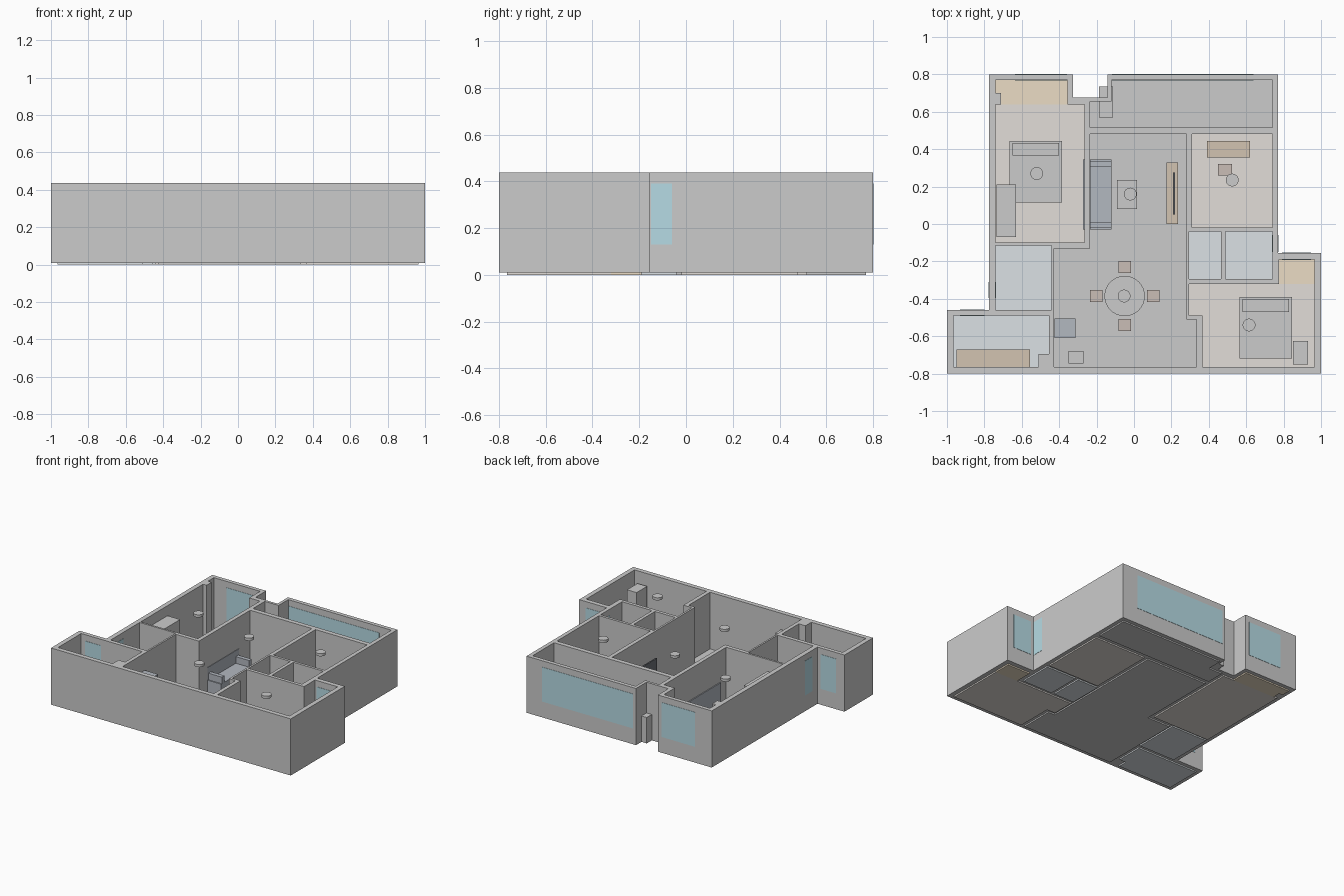
import bpy, bmesh

if "Cube" in bpy.data.objects:
    bpy.data.objects.remove(bpy.data.objects["Cube"])

FLOOR, TOP = 0.01, 0.437
mats = {}


def paint(obj, rgb):
    if rgb:
        if rgb not in mats:
            m = bpy.data.materials.new("paint_%d" % len(mats))
            m.diffuse_color = (*rgb, 1)
            m.use_nodes = True
            m.node_tree.nodes["Principled BSDF"].inputs["Base Color"].default_value = m.diffuse_color
            mats[rgb] = m
        obj.data.materials.append(mats[rgb])
    return obj


def box(name, x0, x1, y0, y1, z0, z1, rgb=None):
    bpy.ops.mesh.primitive_cube_add(size=1, location=((x0 + x1) / 2, (y0 + y1) / 2, (z0 + z1) / 2))
    o = bpy.context.object
    o.name = name
    o.scale = (x1 - x0, y1 - y0, z1 - z0)
    return paint(o, rgb)


def disc(name, x, y, r, z0, z1, rgb=None):
    bpy.ops.mesh.primitive_cylinder_add(vertices=32, radius=r, depth=z1 - z0, location=(x, y, (z0 + z1) / 2))
    o = bpy.context.object
    o.name = name
    bpy.ops.object.shade_smooth_by_angle()
    return paint(o, rgb)


def slab(name, loops, z0, z1, rgb=None):
    """Extruded plan: first loop is the outline, further loops are holes."""
    cu = bpy.data.curves.new(name, 'CURVE')
    cu.dimensions, cu.fill_mode, cu.extrude = '2D', 'BOTH', (z1 - z0) / 2
    for pts in loops:
        s = cu.splines.new('POLY')
        s.points.add(len(pts) - 1)
        for p, (x, y) in zip(s.points, pts):
            p.co = (x, y, 0, 1)
        s.use_cyclic_u = True
    tmp = bpy.data.objects.new(name + "_plan", cu)
    bpy.context.collection.objects.link(tmp)
    bpy.context.view_layer.update()
    me = bpy.data.meshes.new_from_object(tmp.evaluated_get(bpy.context.evaluated_depsgraph_get()))
    bpy.data.objects.remove(tmp)
    bm = bmesh.new()
    bm.from_mesh(me)
    bmesh.ops.remove_doubles(bm, verts=bm.verts, dist=1e-4)
    bmesh.ops.recalc_face_normals(bm, faces=bm.faces)
    for f in bm.faces:
        f.smooth = False
    bm.to_mesh(me)
    bm.free()
    me.materials.clear()
    o = bpy.data.objects.new(name, me)
    o.location.z = (z0 + z1) / 2
    bpy.context.collection.objects.link(o)
    return paint(o, rgb)


def rect(x0, x1, y0, y1):
    return [(x0, y0), (x1, y0), (x1, y1), (x0, y1)]


# colours
TAN, ORANGE = (0.76, 0.73, 0.69), (0.83, 0.72, 0.56)
TILE, DECK = (0.71, 0.75, 0.78), (0.73, 0.76, 0.74)
GLASS, WOOD, CHAIR = (0.47, 0.71, 0.78), (0.65, 0.55, 0.44), (0.59, 0.51, 0.47)
SLATE, LINEN, BLACK = (0.45, 0.48, 0.53), (0.69, 0.69, 0.70), (0.15, 0.16, 0.18)

# room outlines
outline = [(-.775, .8), (-.325, .8), (-.325, .675), (-.143, .675), (-.143, .8), (.77, .8),
           (.77, -.155), (1, -.155), (1, -.8), (-1, -.8), (-1, -.46), (-.775, -.46)]
living = [(-.235, .48), (.28, .48), (.28, -.51), (.335, -.51), (.335, -.765),
          (-.427, -.765), (-.427, -.13), (-.235, -.13)]
balcony = [(-.235, .515), (.74, .515), (.74, .77), (-.12, .77), (-.12, .655), (-.235, .655)]
kitchen = [(-.965, -.49), (-.455, -.49), (-.455, -.695), (-.51, -.695), (-.51, -.765), (-.965, -.765)]
study = rect(.31, .74, -.02, .48)
bath_left = rect(-.74, -.44, -.46, -.115)
bath_mid = rect(.295, .465, -.295, -.04)
bath_right = rect(.49, .74, -.295, -.04)
main_bedroom = rect(-.74, -.265, -.10, .64)
main_bay = [(-.74, .77), (-.355, .77), (-.355, .64), (-.71, .64), (-.71, .70), (-.74, .70)]
second_bedroom = [(.295, -.32), (.965, -.32), (.965, -.765), (.365, -.765), (.365, -.49), (.295, -.49)]
second_bay = rect(.775, .965, -.32, -.19)

# bedrooms merge with their bays into single wall openings
main_hole = [(-.74, -.10), (-.265, -.10), (-.265, .64), (-.355, .64), (-.355, .77),
             (-.74, .77), (-.74, .70), (-.71, .70), (-.71, .64), (-.74, .64)]
second_hole = [(.295, -.32), (.775, -.32), (.775, -.19), (.965, -.19)] + second_bedroom[2:]

# walls
slab("walls", [outline, living, balcony, kitchen, study, bath_left, bath_mid, bath_right,
               main_hole, second_hole], FLOOR, TOP)

# floors
for name, pts, col in [("living_floor", living, None), ("balcony_floor", balcony, DECK),
                       ("kitchen_floor", kitchen, TILE), ("study_floor", study, TAN),
                       ("left_bath_floor", bath_left, TILE), ("middle_bath_floor", bath_mid, TILE),
                       ("right_bath_floor", bath_right, TILE),
                       ("main_bedroom_floor", main_bedroom, TAN), ("main_bay_floor", main_bay, ORANGE),
                       ("second_bedroom_floor", second_bedroom, TAN), ("second_bay_floor", second_bay, ORANGE)]:
    slab(name, [pts], 0, FLOOR, col)

# windows, just proud of both wall faces
E = 0.002
for name, x0, x1, y0, y1 in [("balcony_window", -.118, .64, .77, .8),
                             ("main_bay_window", -.635, -.357, .77, .8),
                             ("kitchen_window", -.93, -.80, -.49, -.46),
                             ("second_bay_window", .79, .945, -.19, -.155)]:
    box(name, x0, x1, y0 - E, y1 + E, .13, .39, GLASS)
box("left_bath_window", -.775 - E, -.74 + E, -.395, -.31, .13, .39, GLASS)
box("right_bath_window", .74 - E, .77 + E, -.15, -.06, .13, .39, GLASS)

# beds with pillows
for tag, x0, y1 in [("main", -.665, .445), ("second", .565, -.39)]:
    box(tag + "_bed", x0, x0 + .28, y1 - .33, y1, FLOOR, .11, LINEN)
    box(tag + "_pillow", x0 + .015, x0 + .265, y1 - .08, y1 - .012, .11, .135)

# wardrobes, cupboards and appliances
box("main_wardrobe", -.735, -.63, -.07, .21, FLOOR, .365)
box("second_wardrobe", .85, .93, -.75, -.625, FLOOR, .35)
box("hall_cupboard", -.35, -.27, -.745, -.68, FLOOR, .325)
box("fridge", -.425, -.312, -.61, -.505, FLOOR, .31, SLATE)
box("washing_machine", -.187, -.112, .57, .735, FLOOR, .205)
box("kitchen_counter", -.95, -.555, -.765, -.67, FLOOR, .17, WOOD)

# sofa: seat, back that shows through the wall, two arms
box("sofa_seat", -.235, -.12, -.03, .345, FLOOR, .105, SLATE)
box("sofa_back", -.272, -.232, -.03, .345, FLOOR, .20, SLATE)
for i, y in enumerate((-.022, .305)):
    box("sofa_arm_%d" % (i + 1), -.235, -.12, y, y + .03, .10, .155, SLATE)

# coffee table, television and stand
box("coffee_table", -.09, .017, .08, .235, FLOOR, .09)
box("media_stand", .175, .235, 0, .33, FLOOR, .11, WOOD)
box("television", .208, .218, .05, .275, .11, .285, BLACK)

# dining set
TX, TY = -.05, -.385
disc("dining_table_top", TX, TY, .108, .135, .155)
disc("dining_table_base", TX, TY, .03, FLOOR, .135)
for i, (dx, dy) in enumerate([(0, .155), (0, -.155), (-.152, 0), (.152, 0)]):
    x, y = TX + dx, TY + dy
    box("dining_chair_%d" % (i + 1), x - .033, x + .033, y - .033, y + .033, FLOOR, .095, CHAIR)

# study desk and chair
box("desk", .39, .62, .355, .445, FLOOR, .155, WOOD)
box("desk_chair", .45, .525, .258, .322, FLOOR, .095, CHAIR)

# ceiling lights
for i, (x, y) in enumerate([(-.52, .27), (-.02, .16), (-.053, -.385), (.525, .235), (.615, -.54)]):
    disc("ceiling_light_%d" % (i + 1), x, y, .034, .402, .422)
